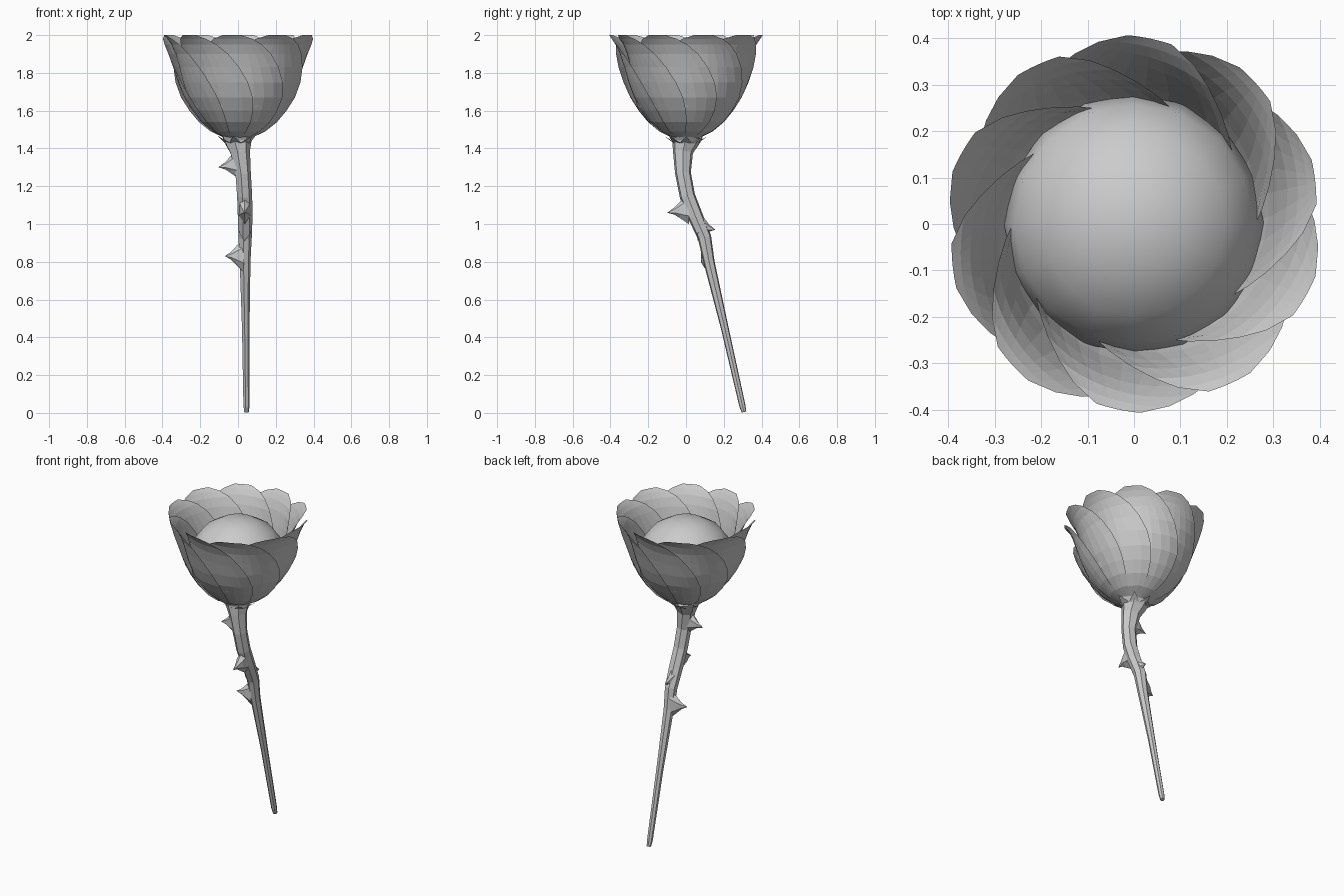
import bpy, bmesh, math
from mathutils import Vector

if "Cube" in bpy.data.objects:
    bpy.data.objects.remove(bpy.data.objects["Cube"])


def make_object(name, bm, smooth=False):
    bmesh.ops.recalc_face_normals(bm, faces=bm.faces)
    for f in bm.faces:
        f.smooth = smooth
    me = bpy.data.meshes.new(name)
    bm.to_mesh(me)
    bm.free()
    ob = bpy.data.objects.new(name, me)
    bpy.context.collection.objects.link(ob)
    return ob


def skin(bm, rings, closed=True):
    """Bridge consecutive rows of points with quads."""
    rows = [[bm.verts.new(p) for p in r] for r in rings]
    n = len(rows[0])
    for a, b in zip(rows, rows[1:]):
        for i in range(n if closed else n - 1):
            j = (i + 1) % n
            bm.faces.new((a[i], a[j], b[j], b[i]))
    return rows


# Petals: (height, outer radius, half width in degrees, inward layering)
PETAL = [(1.455, 0.07, 55, 0.012), (1.49, 0.145, 58, 0.03), (1.54, 0.207, 60, 0.042),
         (1.60, 0.257, 59, 0.052), (1.67, 0.302, 56, 0.064), (1.75, 0.335, 50, 0.075),
         (1.83, 0.357, 42, 0.078), (1.90, 0.374, 33, 0.07), (1.95, 0.389, 24, 0.055),
         (1.98, 0.400, 16, 0.035), (2.0, 0.407, 7, 0.012)]
COUNT, COLS = 10, 10
for k in range(COUNT):
    bm = bmesh.new()
    centre = math.radians(13 + k * 360 / COUNT)
    rows = []
    for z, r, w, layer in PETAL:
        row = []
        for i in range(COLS + 1):
            u = 2 * i / COLS - 1
            a = centre + math.radians(w) * u
            rr = r - layer * (1 - u) / 2
            row.append((rr * math.cos(a), rr * math.sin(a), z))
        rows.append(row)
    skin(bm, rows, closed=False)
    make_object(f"petal_{k + 1}", bm)

# Rounded bud inside the petals
bm = bmesh.new()
bmesh.ops.create_uvsphere(bm, u_segments=16, v_segments=8, radius=1)
for v in bm.verts:
    v.co = Vector((v.co.x * 0.28, v.co.y * 0.28, 1.72 + v.co.z * 0.25))
make_object("bud", bm, smooth=True)

# Stem: (x, y, z, radius), bent and tapering downward
STEM = [(0.045, 0.307, 0.005, 0.013), (0.044, 0.298, 0.04, 0.017), (0.04, 0.205, 0.45, 0.021),
        (0.036, 0.122, 0.8, 0.03), (0.036, 0.098, 0.93, 0.037), (0.036, 0.05, 1.04, 0.041),
        (0.033, 0.007, 1.15, 0.042), (0.025, -0.016, 1.27, 0.043), (0.01, -0.016, 1.38, 0.054),
        (0.0, -0.004, 1.43, 0.072), (0.0, 0.0, 1.463, 0.09)]
SIDES = 7
bm = bmesh.new()
centres = [Vector(s[:3]) for s in STEM]
rings = []
for i, c in enumerate(centres):
    t = (centres[min(i + 1, len(STEM) - 1)] - centres[max(i - 1, 0)]).normalized()
    ex = Vector((0, 1, 0)).cross(t).normalized()
    ey = t.cross(ex)
    rings.append([c + STEM[i][3] * (ex * math.cos(q) + ey * math.sin(q))
                  for q in (2 * math.pi * j / SIDES for j in range(SIDES))])
rows = skin(bm, rings)
bm.faces.new(rows[0])
bm.faces.new(rows[-1])
make_object("stem", bm)

# Small pointed sepals around the top of the stem
bm = bmesh.new()
for k in range(SIDES):
    pts = []
    for da, r, z in ((-0.45, 0.07, 1.43), (0.45, 0.07, 1.43), (0.0, 0.118, 1.466)):
        a = 2 * math.pi * k / SIDES + da
        pts.append(bm.verts.new((r * math.cos(a), r * math.sin(a), z)))
    bm.faces.new(pts)
make_object("sepals", bm)

# Thorns: base centre on the stem, then tip
THORNS = [((0.005, -0.018, 1.325), (-0.105, -0.02, 1.30)),
          ((0.036, 0.015, 1.085), (0.035, -0.10, 1.06)),
          ((0.036, 0.06, 0.995), (0.04, 0.155, 0.97)),
          ((0.025, 0.11, 0.835), (-0.07, 0.085, 0.83))]
for k, (base, tip) in enumerate(THORNS):
    base, tip = Vector(base), Vector(tip)
    d = tip - base
    side = Vector((0, 0, 1)).cross(d).normalized()
    rings = []
    for f, h, w in ((0.0, 0.085, 0.034), (0.4, 0.045, 0.026), (0.65, 0.02, 0.013)):
        rings.append([base + d * f + Vector((0, 0, h * math.sin(q))) + side * w * math.cos(q)
                      for q in (2 * math.pi * j / 6 + math.pi / 6 for j in range(6))])
    bm = bmesh.new()
    rows = skin(bm, rings)
    point = bm.verts.new(tip)
    for i in range(6):
        bm.faces.new((rows[-1][i], rows[-1][(i + 1) % 6], point))
    make_object(f"thorn_{k + 1}", bm)
